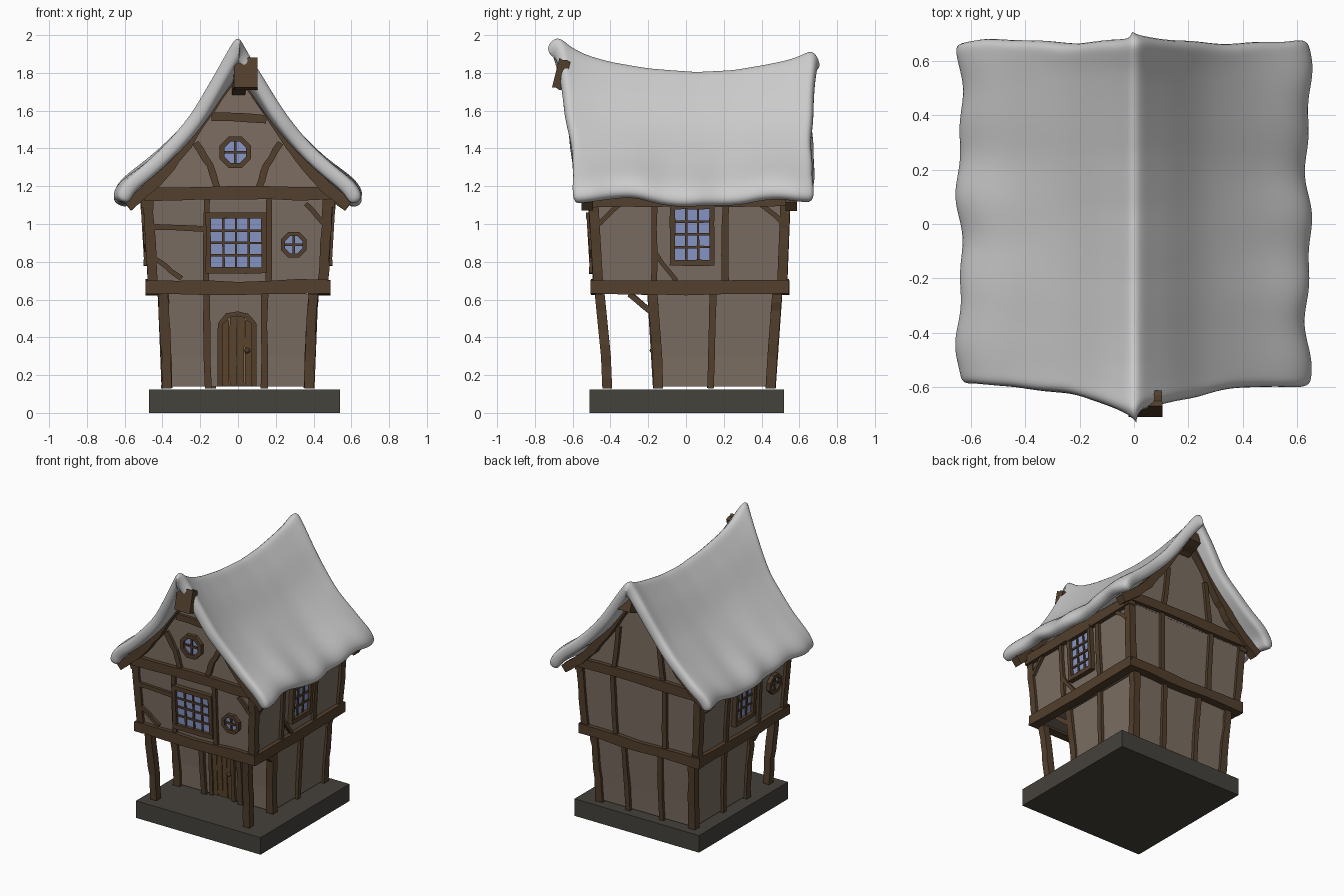
import bpy, bmesh, math, random
from mathutils import Vector

if "Cube" in bpy.data.objects:
    bpy.data.objects.remove(bpy.data.objects["Cube"])

random.seed(4)


def material(name, rgb):
    m = bpy.data.materials.new(name)
    m.diffuse_color = (*rgb, 1)
    m.use_nodes = True
    m.node_tree.nodes["Principled BSDF"].inputs["Base Color"].default_value = m.diffuse_color
    return m


WOOD = material("timber", (0.085, 0.05, 0.026))
PLASTER = material("plaster", (0.20, 0.155, 0.122))
STONE = material("stone", (0.06, 0.054, 0.045))
GLASS = material("glass", (0.25, 0.31, 0.58))
DOOR = material("door_wood", (0.11, 0.06, 0.025))


def interp(tab, x):
    if x <= tab[0][0]:
        return tab[0][1]
    for (a, p), (b, q) in zip(tab, tab[1:]):
        if x <= b:
            return p + (q - p) * (x - a) / (b - a)
    return tab[-1][1]


def make(name, verts, faces, mat=None, smooth=False):
    bm = bmesh.new()
    vs = [bm.verts.new(v) for v in verts]
    for f in faces:
        bm.faces.new([vs[i] for i in f])
    bmesh.ops.recalc_face_normals(bm, faces=bm.faces)
    me = bpy.data.meshes.new(name)
    bm.to_mesh(me)
    bm.free()
    if mat:
        me.materials.append(mat)
    for p in me.polygons:
        p.use_smooth = smooth
    ob = bpy.data.objects.new(name, me)
    bpy.context.collection.objects.link(ob)
    return ob


def loft(name, rings, mat, closed=False):
    k, n = len(rings[0]), len(rings)
    faces = [(i * k + j, i * k + (j + 1) % k, (i + 1) % n * k + (j + 1) % k, (i + 1) % n * k + j)
             for i in range(n if closed else n - 1) for j in range(k)]
    if not closed:
        faces += [tuple(range(k)), tuple(range((n - 1) * k, n * k))]
    return make(name, [v for r in rings for v in r], faces, mat)


def beam(name, pts, w, d, n, mat=WOOD, wob=0.003, closed=False):
    """Rectangular section swept along pts; n is the outward direction, d the depth along it."""
    n = Vector(n)
    pts = [Vector(p) for p in pts]
    if wob:
        fine = []
        for a, b in zip(pts, pts[1:]):
            fine += [a.lerp(b, k / 3) for k in range(3)]
        pts = fine + [pts[-1]]
    rings, m = [], len(pts)
    for i, p in enumerate(pts):
        a = pts[i - 1] if i or closed else p
        b = pts[(i + 1) % m] if i < m - 1 or closed else p
        s = n.cross((b - a).normalized()).normalized()
        h = w / 2 * (1 + (random.uniform(-0.1, 0.1) if wob else 0))
        c = p + s * random.uniform(-wob, wob)
        e = n * d / 2
        rings.append([c - s * h - e, c + s * h - e, c + s * h + e, c - s * h + e])
    return loft(name, rings, mat, closed)


# Wall planes: outward normal and distance from the centre at each height
NORMAL = {"front": (0, -1, 0), "porch": (0, -1, 0), "back": (0, 1, 0), "right": (1, 0, 0), "left": (-1, 0, 0)}
FLARE = {"front": [(.13, .425), (.3, .432), (.63, .465), (.64, .47), (1.15, .50)],
         "porch": [(.13, .155), (.3, .16), (.63, .185)],
         "back": [(.13, .455), (.3, .465), (.63, .49), (.64, .515), (1.15, .535)],
         "right": [(.13, .385), (.3, .388), (.63, .405), (.64, .455), (1.15, .485)]}
FLARE["left"] = FLARE["right"]


def P(side, u, z, off=0.0):
    n = Vector(NORMAL[side])
    along = Vector((0, u, 0)) if n.x else Vector((u, 0, 0))
    return n * (interp(FLARE[side], z) + off) + along + Vector((0, 0, z))


def strut(name, side, uz, w=0.035, d=0.04, off=0.0, **kw):
    return beam(name, [P(side, u, z, off) for u, z in uz], w, d, NORMAL[side], **kw)


# Base slab
make("base", [(x, y, z) for z in (0, .125) for x, y in ((-.47, -.51), (.54, -.51), (.54, .52), (-.47, .52))],
     [(0, 1, 2, 3), (4, 5, 6, 7)] + [(i, (i + 1) % 4, (i + 1) % 4 + 4, i + 4) for i in range(4)], STONE)

# Plaster storeys
for name, front, zs in (("ground_floor_walls", "porch", (.14, .3, .63)), ("upper_floor_walls", "front", (.645, .9, 1.15))):
    rings = []
    for z in zs:
        h, f, b = interp(FLARE["right"], z), -interp(FLARE[front], z), interp(FLARE["back"], z)
        rings.append([(-h, f, z), (h, f, z), (h, b, z), (-h, b, z)])
    loft(name, rings, PLASTER)

# Gable walls and rafters follow the bowed roof line
ROOF_LINE = [(.585, 1.10), (.46, 1.21), (.36, 1.32), (.275, 1.44), (.15, 1.64), (.02, 1.83)]
for side, y, drop in (("front", -.5, .03), ("back", .535, .07)):
    line = [(x, z - drop * (1 - x / .65)) for x, z in ROOF_LINE]
    half = [(.47, 1.12)] + line[1:]
    outline = half + [(-x, z) for x, z in reversed(half)]
    sgn = -1 if y < 0 else 1
    loft(side + "_gable_wall", [[(x, y - sgn * k, z) for x, z in outline] for k in (0, .04)], PLASTER)
    for sx in (-1, 1):
        beam(side + "_rafter", [(sx * x, y + sgn * .022, z) for x, z in line], .06, .06, NORMAL[side])

# Corner posts
for sx in (-1, 1):
    for side, storeys in (("front", "lu"), ("porch", "l"), ("back", "lu")):
        for s in storeys:
            zs = (.13, .3, .5, .64) if s == "l" else (.68, .9, 1.14)
            pts = [(sx * (interp(FLARE["right"], min(z, .63) if s == "l" else z) - .008), z) for z in zs]
            beam(side + "_corner_post", [P(side, u, min(z, .63) if s == "l" else z, -.008) for u, z in pts],
                 .052, .052, NORMAL[side])

# Floor and eaves beams
for side, a, b in (("front", -.485, .48), ("back", -.485, .48), ("right", -.505, .545), ("left", -.505, .545)):
    strut(side + "_floor_beam", side, [(a, .665), (0, .66), (b, .67)], .072, .065, 0)
    z = 1.16 if side in ("front", "back") else 1.125
    strut(side + "_eaves_beam", side, [(a - .01, z), (0, z + .005), (b + .01, z)], .07, .06, 0)

# Studs and braces: wall, end points, width
STRUTS = [
    ("front", (-.17, .69), (-.165, 1.13), .03), ("front", (.165, .69), (.165, 1.13), .03),
    ("front", (-.46, .985), (-.18, .975), .03), ("front", (-.44, .82), (-.3, .71), .025),
    ("front", (.36, 1.11), (.46, 1.0), .025), ("front", (-.14, 1.57), (.15, 1.555), .045),
    ("porch", (-.16, .13), (-.165, .63), .036), ("porch", (.14, .13), (.14, .63), .036),
    ("back", (-.2, .69), (-.21, 1.13), .036), ("back", (.2, .69), (.21, 1.13), .036),
    ("back", (-.13, .13), (-.14, .63), .036), ("back", (.14, .13), (.15, .63), .036),
    ("back", (-.2, 1.18), (-.16, 1.5), .036), ("back", (.2, 1.18), (.16, 1.5), .036)]
for s in ("right", "left"):
    STRUTS += [(s, (-.17, .69), (-.165, 1.12), .03), (s, (.205, .69), (.21, 1.12), .035),
               (s, (.13, .13), (.145, .63), .036), (s, (-.3, .63), (-.19, .54), .03)]
STRUTS += [("right", (-.46, 1.0), (-.35, 1.11), .025), ("right", (-.16, .84), (-.05, .7), .025),
           ("right", (.39, 1.11), (.51, 1.01), .025)]
for side, a, b, w in STRUTS:
    strut(side + "_strut", side, [a, b], w)
for sx in (-1, 1):
    strut("gable_brace", "front", [(sx * .11, 1.19), (sx * .15, 1.31), (sx * .225, 1.43)], .035)


# Leaded windows
def window(side, u0, u1, z0, z1, cols, rows):
    um, zm = (u0 + u1) / 2, (z0 + z1) / 2
    strut("window_glass", side, [(um, z0), (um, z1)], u1 - u0, .02, 0, mat=GLASS, wob=0)
    for u in (u0 - .012, u1 + .012):
        strut("window_frame", side, [(u, z0 - .03), (u, z1 + .03)], .028, .05, .008, wob=.001)
    for z in (z0 - .015, z1 + .015):
        strut("window_frame", side, [(u0 - .025, z), (u1 + .025, z)], .032, .055, .008, wob=.001)
    for i in range(1, cols):
        u = u0 + (u1 - u0) * i / cols
        strut("window_bar", side, [(u, z0), (u, z1)], .013, .025, .006, wob=.001)
    for i in range(1, rows):
        z = z0 + (z1 - z0) * i / rows
        strut("window_bar", side, [(u0, z), (u1, z)], .013, .025, .006, wob=.001)


def round_window(side, u, z, r):
    ring = [(u + r * math.cos((i + .5) * math.pi / 4), z + r * math.sin((i + .5) * math.pi / 4)) for i in range(8)]
    strut("round_window_frame", side, ring, r * .38, .05, .004, wob=0, closed=True)
    loft("round_window_glass", [[P(side, *p, o) for p in ring] for o in (-.01, .01)], GLASS)
    strut("round_window_bar", side, [(u - r, z), (u + r, z)], .014, .025, .008, wob=0)
    strut("round_window_bar", side, [(u, z - r), (u, z + r)], .014, .025, .008, wob=0)


window("front", -.145, .125, .77, 1.03, 4, 4)
window("right", -.06, .125, .81, 1.08, 3, 4)
window("left", -.07, .11, .81, 1.08, 3, 4)
round_window("front", .295, .89, .062)
round_window("front", -.015, 1.38, .076)
round_window("left", -.33, .92, .062)

# Arched plank door with frame and knob
for i, top in enumerate((.49, .515, .515, .49)):
    u = -.065 + i * .04
    strut("door_plank", "porch", [(u, .145), (u, top)], .036, .02, 0, mat=DOOR, wob=.001)
strut("door_frame", "porch", [(-.095, .14), (-.095, .47), (-.055, .515), (-.005, .525), (.045, .515),
                              (.085, .47), (.085, .14)], .026, .04, 0, wob=.001)
bpy.ops.mesh.primitive_uv_sphere_add(segments=12, ring_count=8, radius=.015, location=P("porch", .05, .33, .015))
bpy.context.object.name = "door_knob"
bpy.context.object.data.materials.append(WOOD)

# Ridge beam ends poking out under the snow
beam("front_ridge_beam", [(.042, -.69, 1.80), (.04, -.63, 1.785)], .15, .125, (1, 0, 0), wob=.002)
beam("front_ridge_tail", [(.015, -.64, 1.775), (0, -.46, 1.71)], .08, .07, (1, 0, 0), wob=.002)
beam("back_ridge_beam", [(.02, .50, 1.70), (.035, .655, 1.75)], .12, .10, (1, 0, 0), wob=.002)

# Snow blanket: bowed cross-section with a sagging ridge
PROFILE = [(0, 2.05), (.05, 1.965), (.127, 1.845), (.19, 1.735), (.26, 1.62), (.36, 1.49), (.47, 1.365),
           (.56, 1.28), (.635, 1.205), (.665, 1.125)]
RIDGE = [(-.70, 2.05), (-.62, 1.965), (-.52, 1.915), (-.4, 1.88), (-.2, 1.845), (.05, 1.825), (.25, 1.835),
         (.42, 1.865), (.56, 1.895), (.68, 1.95)]
section = [(-x, z) for x, z in PROFILE[:0:-1]] + PROFILE
NY, NX = 26, len(section)
verts = []
for j in range(NY + 1):
    for x, z in section:
        t = abs(x) / .65
        y0 = -.60 - .085 * max(0, 1 - 1.5 * t) ** 1.3 + .008 * math.sin(19 * x) + .005 * math.sin(37 * x)
        y1 = .672 + .010 * math.sin(11 * x + 1) + .006 * math.sin(31 * x)
        y = y0 + (y1 - y0) * j / NY
        fade = min(1, t) ** 3
        wave = .010 * math.sin(11 * y + 2 * (x > 0)) + .008 * math.sin(23 * y + x)
        zz = z - (2.05 - interp(RIDGE, y)) * max(0, 1 - t) ** 1.3
        zz += fade * (.020 * math.cos(7 * (y + .33)) + .006 * math.sin(17 * y)) + .006 * math.sin(9 * y + 8 * x) * t
        verts.append((x + math.copysign(fade, x) * (wave - .008), y, zz))
faces = [(j * NX + i, j * NX + i + 1, (j + 1) * NX + i + 1, (j + 1) * NX + i) for j in range(NY) for i in range(NX - 1)]
snow = make("snow_roof", verts, faces, smooth=True)
if sum(p.normal.z for p in snow.data.polygons) < 0:
    snow.data.flip_normals()
sol = snow.modifiers.new("thickness", "SOLIDIFY")
sol.thickness, sol.offset, sol.use_even_offset = .08, -1, True
sub = snow.modifiers.new("soften", "SUBSURF")
sub.levels = sub.render_levels = 2
